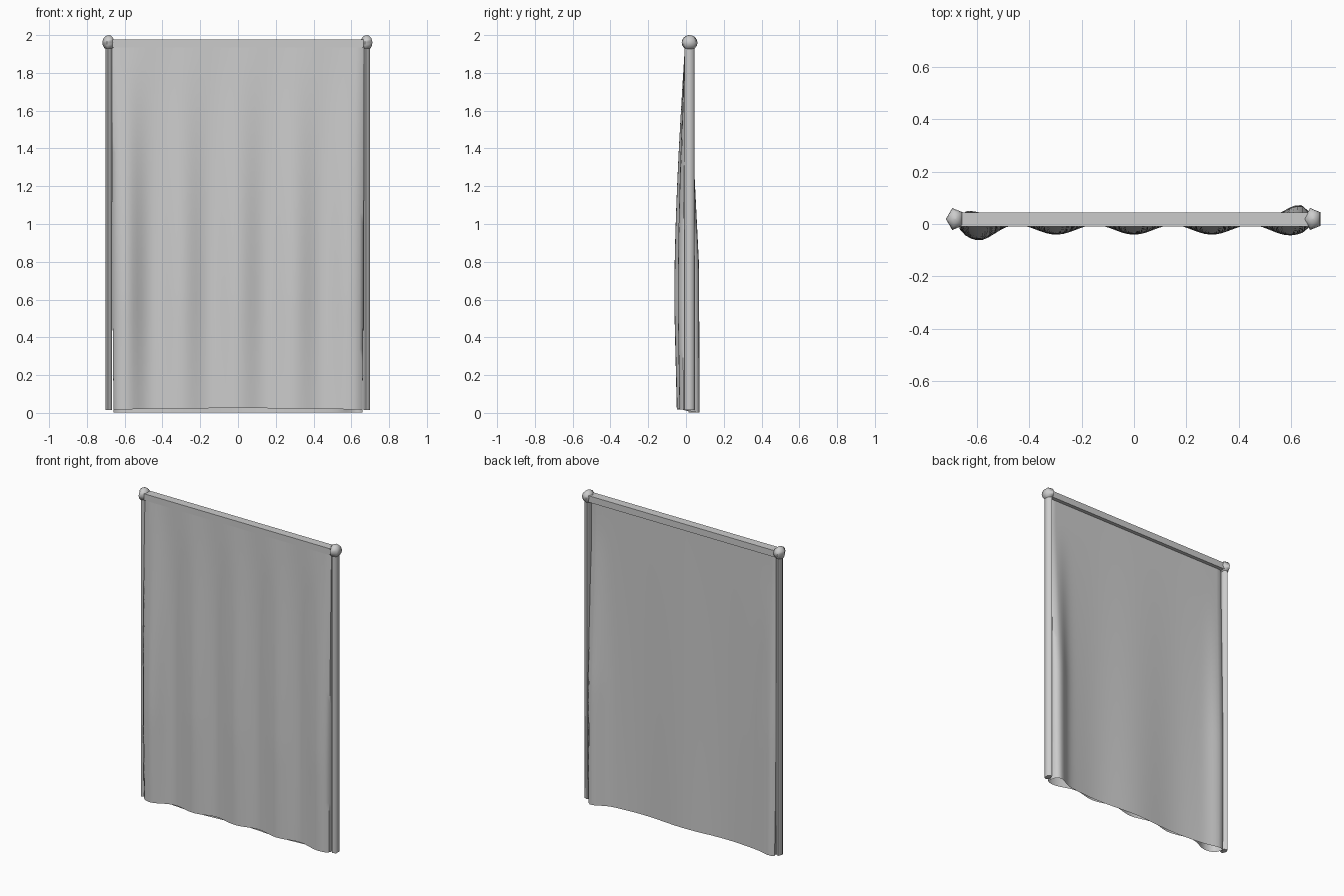
import bpy, bmesh
from math import pi, cos, sin, exp

if "Cube" in bpy.data.objects:
    bpy.data.objects.remove(bpy.data.objects["Cube"])

YC = 0.019  # depth of the frame line


def finish(bm, name, smooth=None):
    bmesh.ops.recalc_face_normals(bm, faces=bm.faces)
    me = bpy.data.meshes.new(name)
    bm.to_mesh(me)
    bm.free()
    ob = bpy.data.objects.new(name, me)
    bpy.context.collection.objects.link(ob)
    if smooth:
        bpy.ops.object.select_all(action='DESELECT')
        ob.select_set(True)
        bpy.context.view_layer.objects.active = ob
        bpy.ops.object.shade_smooth_by_angle(angle=smooth)
    return ob


def ring_solid(name, cx, profile, flatten):
    """Five-sided turned part: profile is a list of (radius, z)."""
    bm = bmesh.new()
    rings = []
    for r, z in profile:
        rings.append([bm.verts.new((cx + flatten * r * cos(pi + 2 * pi * i / 5),
                                    YC + r * sin(pi + 2 * pi * i / 5), z)) for i in range(5)])
    for a, b in zip(rings, rings[1:]):
        for i in range(5):
            bm.faces.new((a[i], a[(i + 1) % 5], b[(i + 1) % 5], b[i]))
    bm.faces.new(rings[0])
    bm.faces.new(rings[-1])
    return finish(bm, name, 1.3)


# Posts and ball finials
for side, s in (("left", -1), ("right", 1)):
    ring_solid(side + "_post", s * 0.683, [(0.028, 0.015), (0.028, 1.95)], 0.7)
    ball = [(max(0.001, 0.044 * sin(pi * k / 8)), 1.96 - 0.04 * cos(pi * k / 8)) for k in range(9)]
    ring_solid(side + "_finial", s * 0.683, ball, 0.8)

# Top rail
bm = bmesh.new()
bmesh.ops.create_cube(bm, size=1)
for v in bm.verts:
    v.co = (v.co.x * 1.33, YC - 0.002 + v.co.y * 0.054, 1.956 + v.co.z * 0.042)
finish(bm, "top_rail")


# Doubled hanging cloth: a wavy front sheet joined to a calmer back sheet at the sides
def bump(x, c, w):
    return exp(-((x - c) / w) ** 2)


def front_y(x, t):
    g = sin(min(1, t * 1.35) * pi / 2) * (1 - 0.25 * max(0, t - 0.7) / 0.3)
    wave = 0.5 + 0.5 * cos(2 * pi * x / 0.297)
    depth = 0.037 + 0.022 * bump(x, -0.59, 0.1) + 0.003 * bump(x, 0.6, 0.1)
    return -0.006 - g * (depth * wave - 0.002)


def back_y(x, t):
    g = max(0.0, min(1.0, (t - 0.1) / 0.5))
    return (0.02 + 0.008 * t * cos(2 * pi * x / 0.6)
            + g * (0.045 * bump(x, 0.63, 0.07) + 0.022 * bump(x, -0.63, 0.07)))


NX, NZ = 60, 24
bm = bmesh.new()
rows = []
for k in range(NZ + 1):
    t = k / NZ
    row = []
    for back in (0, 1):
        for i in range(NX + 1):
            u = -1 + 2 * i / NX
            x = (-u if back else u) * (0.668 - 0.008 * t ** 4)
            low = 0.003 if back else 0.025 - 0.008 * u * u
            y = back_y(x, t) if back else front_y(x, t)
            if i in (0, NX):
                x *= 0.997
                y += -0.008 if back else 0.008
            row.append(bm.verts.new((x, y, 1.94 + (low - 1.94) * t)))
    rows.append(row)
n = len(rows[0])
for a, b in zip(rows, rows[1:]):
    for i in range(n):
        bm.faces.new((a[i], a[(i + 1) % n], b[(i + 1) % n], b[i]))
finish(bm, "hanging_cloth", 0.9)
